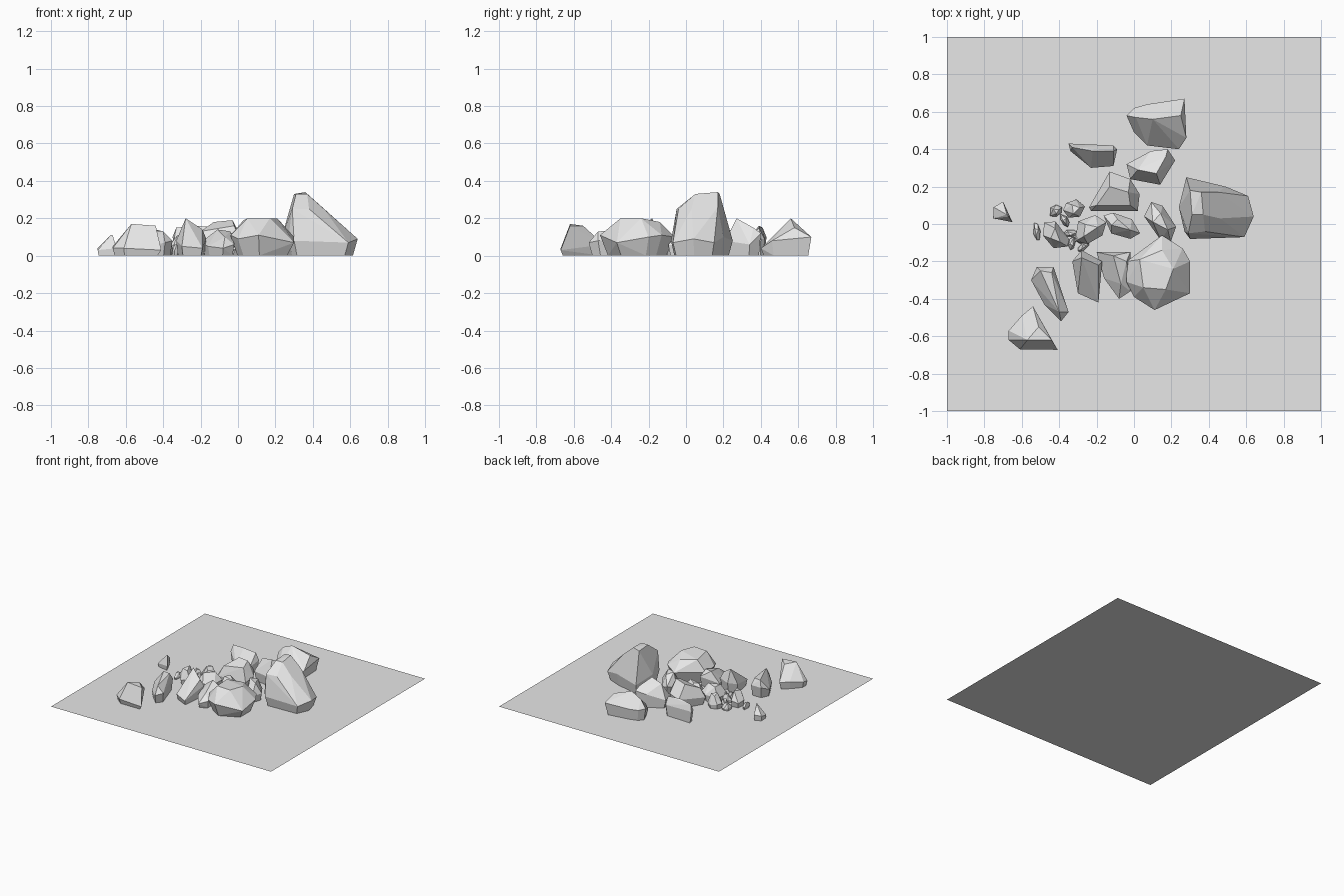
import bpy
import bmesh
import math
import random
from mathutils import Vector

default_cube = bpy.data.objects.get("Cube")
if default_cube:
    bpy.data.objects.remove(default_cube, do_unlink=True)

CENTIMETRE = 0.01  # rock corners are written in hundredths of a unit

stone_grey = bpy.data.materials.new("stone grey")
stone_grey.use_nodes = True
colour = (0.8, 0.8, 0.8, 1)
stone_grey.diffuse_color = colour
stone_grey.node_tree.nodes["Principled BSDF"].inputs["Base Color"].default_value = colour


def add_object(name, bm):
    """Turn a finished bmesh into a flat shaded, stone coloured object."""
    mesh = bpy.data.meshes.new(name)
    bm.to_mesh(mesh)
    bm.free()
    mesh.materials.append(stone_grey)
    obj = bpy.data.objects.new(name, mesh)
    bpy.context.collection.objects.link(obj)
    return obj


def rock(name, rim, crown, foot=0.88):
    """Faceted boulder: widest rim, crown above it, narrower foot on the ground."""
    rim = [Vector(p) for p in rim]
    crown = [Vector(p) for p in crown]
    middle = sum(rim, Vector()) / len(rim)
    base = [middle.lerp(p, foot) for p in rim]
    for p in base:
        p.z = 0.1
    bm = bmesh.new()
    for p in rim + crown + base:
        bm.verts.new(p * CENTIMETRE)
    hull = bmesh.ops.convex_hull(bm, input=bm.verts[:])
    inner = {v for v in hull["geom_interior"] + hull["geom_unused"]
             if isinstance(v, bmesh.types.BMVert)}
    bmesh.ops.delete(bm, geom=list(inner), context="VERTS")
    # Merge nearly level triangles into broad chipped facets
    bmesh.ops.dissolve_limit(bm, angle_limit=math.radians(6),
                             verts=bm.verts[:], edges=bm.edges[:])
    bmesh.ops.recalc_face_normals(bm, faces=bm.faces[:])
    return add_object(name, bm)


def chunk(name, x, y, width, depth, height, turn, seed):
    """Small angular fragment with an uneven rim and a slanted crown."""
    rng = random.Random(seed)

    def ring(count, scale, low, high):
        points = []
        for i in range(count):
            angle = math.tau * (i + rng.uniform(-0.25, 0.25)) / count
            px = math.cos(angle) * width * scale
            py = math.sin(angle) * depth * scale
            c, s = math.cos(turn), math.sin(turn)
            points.append((x + px * c - py * s, y + px * s + py * c,
                           height * rng.uniform(low, high)))
        return points

    return rock(name, ring(6, 1, 0.25, 0.5), ring(3, 0.5, 0.85, 1))


# Ground slab
ground = bmesh.new()
bmesh.ops.create_grid(ground, x_segments=1, y_segments=1, size=1)
add_object("ground", ground)

# Largest boulders
rock("tall_boulder",
     [(28, 25, 8), (24, 9, 12), (27, -4, 10), (30, -8, 8), (59, -7, 7),
      (64, 4, 9), (61, 15, 7), (49, 20, 10)],
     [(30, 18, 33), (36, 17, 34), (31, 5, 33), (37, 5, 33), (29, -5, 25),
      (38, -4, 25), (45, 17, 26), (46, 3, 25), (50, 16, 17), (51, -4, 14)])
rock("front_boulder",
     [(15, -6, 10), (-4, -20, 10), (-4, -31, 11), (0, -39, 9), (11, -46, 11),
      (30, -37, 7), (30, -20, 10), (26, -13, 11)],
     [(3, -19, 19), (5, -34, 20), (17, -35, 20), (21, -24, 20), (15, -14, 18)],
     foot=0.78)
rock("back_boulder",
     [(-4, 58, 10), (0, 62, 9), (7, 64, 9), (27, 67, 10), (28, 46, 8),
      (24, 40, 4), (7, 42, 5), (0, 49, 5)],
     [(1, 57, 16), (10, 56, 20), (25, 58, 15)])

# Middle sized rocks
rock("back_middle_rock",
     [(-4, 32, 7), (9, 39, 11), (18, 40, 12), (22, 34, 6), (14, 21, 8),
      (-2, 24, 8)],
     [(2, 29, 18), (12, 27, 20), (17, 36, 15)])
rock("back_left_rock",
     [(-35, 43, 10), (-34, 39, 10), (-23, 30, 5), (-11, 31, 6), (-9, 40, 9),
      (-11, 42, 9)],
     [(-33, 41, 15), (-22, 39, 16), (-11, 39, 15)])
rock("centre_rock",
     [(-13, 28, 8), (-2, 24, 9), (3, 16, 8), (2, 7, 6), (-23, 7, 5),
      (-24, 9, 6)],
     [(-13, 20, 18), (-3, 17, 19), (-2, 10, 16), (-20, 10, 13)])
rock("front_left_rock",
     [(-28, -14, 10), (-17, -20, 9), (-19, -42, 4), (-30, -37, 5),
      (-33, -20, 8)],
     [(-28, -18, 20), (-19, -22, 14)])
rock("front_middle_rock",
     [(-20, -15, 7), (-2, -15, 8), (-2, -36, 6), (-8, -40, 4), (-16, -29, 5)],
     [(-11, -17, 14), (-4, -20, 13), (-7, -32, 10)])
rock("long_rock",
     [(-52, -23, 9), (-43, -23, 9), (-35, -47, 8), (-39, -52, 7),
      (-48, -43, 5), (-55, -30, 6)],
     [(-50, -25, 14), (-44, -26, 14), (-40, -47, 13)])
rock("front_corner_rock",
     [(-54, -44, 6), (-41, -67, 3), (-61, -67, 4), (-67, -62, 4),
      (-67, -57, 5), (-60, -49, 6)],
     [(-57, -62, 17), (-44, -62, 16), (-51, -55, 16)])
rock("far_left_rock",
     [(-75, 9, 4), (-70, 12, 5), (-65, 1, 4), (-75, 3, 3)],
     [(-68, 5, 11), (-67, 4, 11)])

# Small fragments gathered in the middle and trailing left
chunk("right_fragment", 14, 1, 12, 7, 15, -1.0, 3)
chunk("middle_fragment", -7, -1, 11, 6, 12, -0.4, 5)
chunk("inner_left_fragment", -24, -3, 10, 7, 13, 0.5, 8)
chunk("left_fragment", -42, -6, 9, 6, 12, -0.9, 2)
chunk("back_left_fragment", -32, 8, 6, 5, 11, 0.3, 7)
chunk("flat_fragment", -42, 7, 4, 3, 6, 0.6, 4)
chunk("outer_left_fragment", -52, -4, 2, 5, 5, 0.2, 9)

# Gravel crumbs beside the left fragments
crumb_spots = [(-34, -5), (-33, -10), (-30, -8), (-27, -12), (-37, 2)]
for i, (x, y) in enumerate(crumb_spots):
    chunk("gravel_crumb", x, y, 4, 2, 6, i * 1.3, i)
